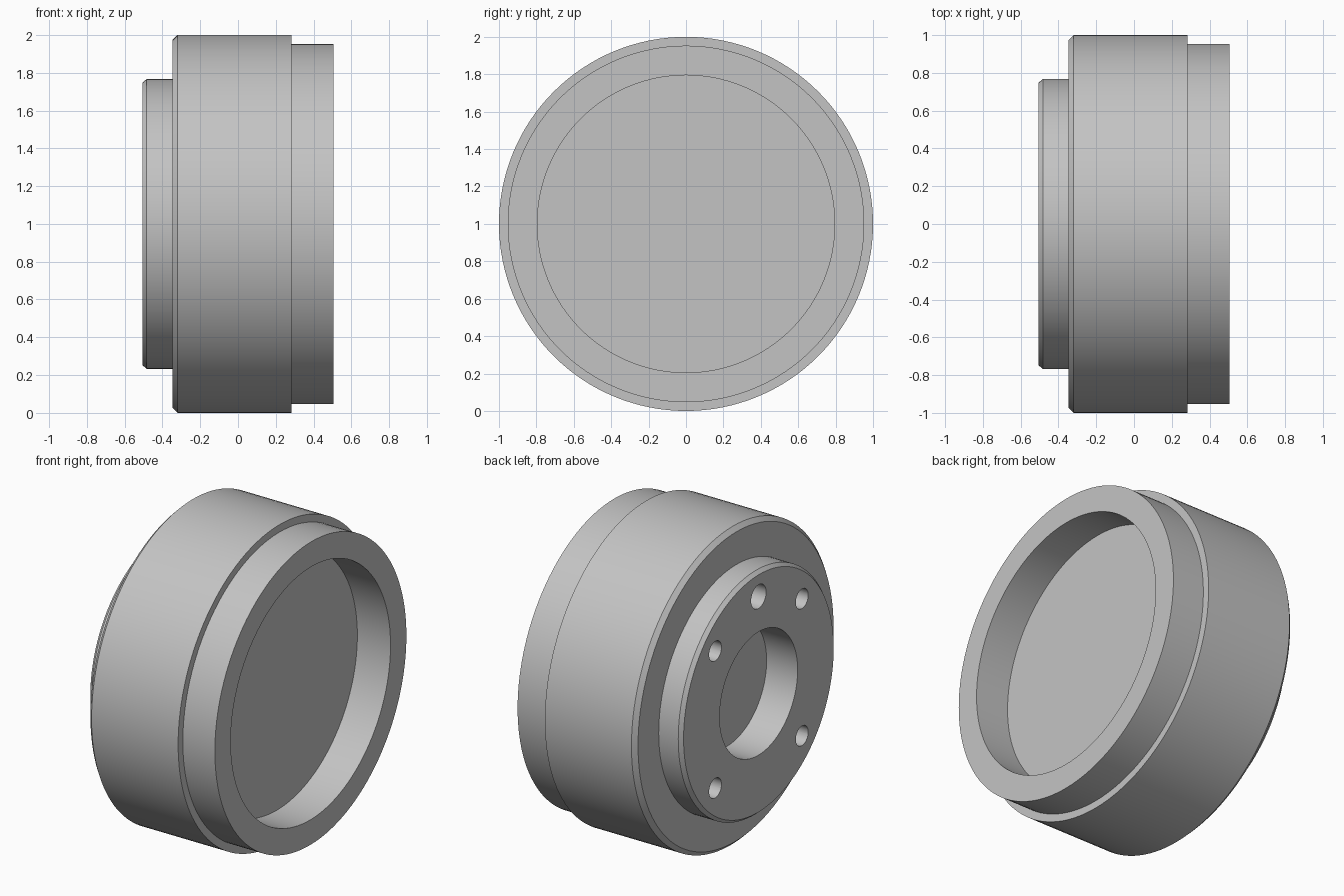
import bpy, bmesh, math
from mathutils import Matrix, Vector

cube = bpy.data.objects.get("Cube")
if cube:
    bpy.data.objects.remove(cube, do_unlink=True)

SEGMENTS = 128
CENTRE = Vector((0, 0, 1))
HUB_X, RIM_X = -0.506, 0.506

metal = bpy.data.materials.new("grey metal")
metal.use_nodes = True
grey = (0.55, 0.55, 0.55, 1)
metal.diffuse_color = grey
metal.node_tree.nodes["Principled BSDF"].inputs["Base Color"].default_value = grey


def add_object(name, bm):
    bmesh.ops.recalc_face_normals(bm, faces=bm.faces)
    mesh = bpy.data.meshes.new(name)
    bm.to_mesh(mesh)
    bm.free()
    mesh.materials.append(metal)
    obj = bpy.data.objects.new(name, mesh)
    bpy.context.collection.objects.link(obj)
    return obj


def revolve(name, profile):
    """Turn (x, radius) points around the drum's axis."""
    bm = bmesh.new()
    verts = [bm.verts.new((x, 0, 1 + r)) for x, r in profile]
    edges = [bm.edges.new(pair) for pair in zip(verts, verts[1:])]
    bmesh.ops.spin(bm, geom=verts + edges, cent=CENTRE, axis=(1, 0, 0),
                   angle=math.tau, steps=SEGMENTS, use_duplicate=False)
    bmesh.ops.remove_doubles(bm, verts=bm.verts, dist=0.0001)
    return add_object(name, bm)


# Drum: hub bore, chamfered hub, chamfered body, stepped rim, open recess
drum = revolve("brake_drum", [
    (-0.29, 0), (-0.29, 0.388), (HUB_X, 0.388),
    (HUB_X, 0.747), (-0.483, 0.767), (-0.347, 0.767),
    (-0.347, 0.973), (-0.32, 1.0), (0.283, 1.0),
    (0.283, 0.953), (RIM_X, 0.953), (RIM_X, 0.795),
    (0.275, 0.795), (0.275, 0),
])

# Hub holes: four bolt holes and one wider hole at the top
holes = [(45 + 90 * i, 0.062) for i in range(4)] + [(90, 0.075)]
bm = bmesh.new()
for angle, radius in holes:
    a = math.radians(angle)
    spot = Vector((HUB_X, 0.61 * math.cos(a), 1 + 0.61 * math.sin(a)))
    bmesh.ops.create_cone(
        bm, cap_ends=True, segments=32, radius1=radius, radius2=radius, depth=0.44,
        matrix=Matrix.Translation(spot) @ Matrix.Rotation(math.pi / 2, 4, "Y"))
cutter = add_object("hole_cutter", bm)
cutter.hide_render = True

cut = drum.modifiers.new("hub holes", "BOOLEAN")
cut.operation = "DIFFERENCE"
cut.solver = "EXACT"
cut.object = cutter

bpy.ops.object.select_all(action="DESELECT")
drum.select_set(True)
bpy.context.view_layer.objects.active = drum
bpy.ops.object.modifier_apply(modifier=cut.name)
bpy.data.objects.remove(cutter, do_unlink=True)
bpy.ops.object.shade_smooth_by_angle(angle=math.radians(30))
